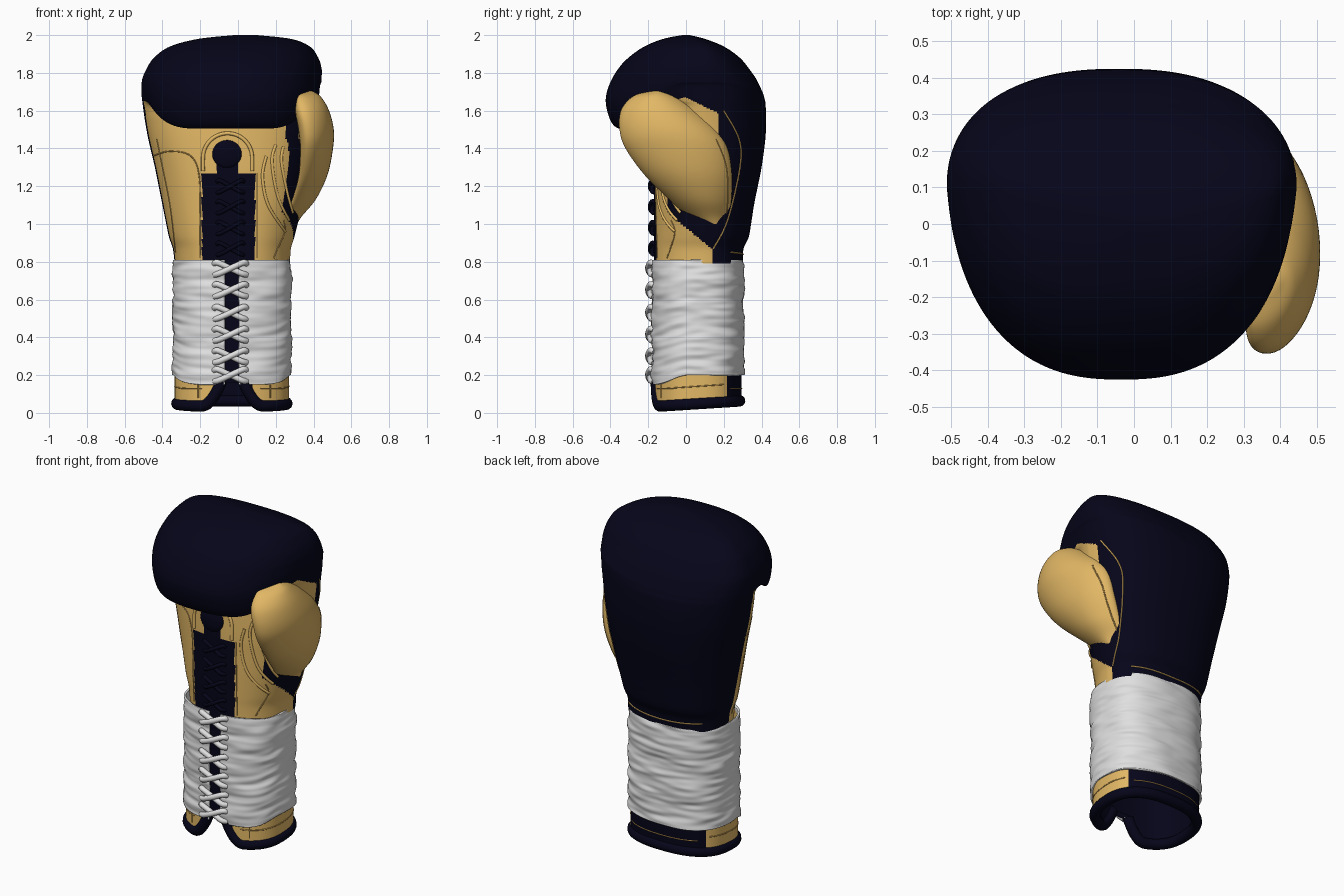
import bpy, bmesh, math
from mathutils import Vector, noise
from mathutils.bvhtree import BVHTree

if "Cube" in bpy.data.objects:
    bpy.data.objects.remove(bpy.data.objects["Cube"])


def material(name, rgb):
    m = bpy.data.materials.new(name)
    m.diffuse_color = (*rgb, 1)
    m.use_nodes = True
    m.node_tree.nodes["Principled BSDF"].inputs["Base Color"].default_value = m.diffuse_color
    return m


TAN = material("tan_leather", (0.76, 0.475, 0.13))
NAVY = material("navy_leather", (0.0015, 0.0015, 0.01))
WHITE = material("white_wrap", (0.74, 0.74, 0.74))
SEAM = material("tan_stitching", (0.55, 0.33, 0.09))
MATS = [TAN, NAVY, WHITE, SEAM]


def catmull(a, b, c, d, t):
    return tuple(0.5 * (2 * q + (r - p) * t + (2 * p - 5 * q + 4 * r - s) * t * t
                 + (3 * q - p - 3 * r + s) * t ** 3) for p, q, r, s in zip(a, b, c, d))


def section(row, th, n=2.5, taper=0.0, grow=0.0, bow=0.0, fist=False):
    """Point on a rounded cross-section; the row holds front z, back z, x0, x1, y0, y1."""
    zf, zb, x0, x1, y0, y1 = row
    c, s = math.cos(th), math.sin(th)
    if fist and s > 0:
        n = 2.4
    r = (abs(c) ** n + abs(s) ** n) ** (-1 / n)
    u, v = r * c, r * s
    yc = min(0.1, y1 * 0.4) if fist else (y0 + y1) / 2
    hy = y1 - yc if v > 0 else yc - y0
    x = (x0 + x1) / 2 + ((x1 - x0) / 2 + grow) * u * (1 + taper * min(v, 0)) - bow * v * v
    y = yc + (hy + grow) * v
    w = max(0, min(1, (-0.2 - v) / 0.76))
    w = w * w * (3 - 2 * w)
    z = zb + (zf - zb) * w
    if fist:
        z += max(0, zb - zf) * 0.4 * max(0, u) * (1 - w)
    return Vector((x, y, z))


def loft(name, rows, cols, sub, rule, grow=None, caps=(False, True), **shape):
    """Skin smooth rows of sections; rule(centre, row) gives the material, None cuts a hole."""
    bm = bmesh.new()
    rings, N = [], len(rows)
    for i in range(N - 1):
        for k in range(sub + (i == N - 2)):
            p = catmull(rows[max(i - 1, 0)], rows[i], rows[i + 1], rows[min(i + 2, N - 1)], k / sub)
            ring = []
            for j in range(cols):
                th = 2 * math.pi * j / cols
                g = grow(th, p[0]) if grow else 0
                ring.append(bm.verts.new(section(p, th, grow=g, **shape)))
            rings.append(ring)
    for i in range(len(rings) - 1):
        for j in range(cols):
            q = [rings[i][j], rings[i][(j + 1) % cols], rings[i + 1][(j + 1) % cols], rings[i + 1][j]]
            mi = rule(sum((v.co for v in q), Vector()) / 4, i / sub)
            if mi is not None:
                f = bm.faces.new(q)
                f.material_index, f.smooth = mi, True
    for ring, want in ((rings[0], caps[0]), (rings[-1], caps[1])):
        if want:
            f = bm.faces.new(ring)
            f.material_index, f.smooth = rule(ring[0].co, N), True
    bmesh.ops.recalc_face_normals(bm, faces=bm.faces)
    me = bpy.data.meshes.new(name)
    bm.to_mesh(me)
    tree = BVHTree.FromBMesh(bm)
    bm.free()
    for m in MATS:
        me.materials.append(m)
    ob = bpy.data.objects.new(name, me)
    bpy.context.collection.objects.link(ob)
    return ob, tree


def tube(name, paths, radius, mat, res=2):
    """Round cords through lists of points."""
    cu = bpy.data.curves.new(name, 'CURVE')
    cu.dimensions, cu.bevel_depth, cu.bevel_resolution = '3D', radius, res
    cu.use_fill_caps = True
    for pts in paths:
        sp = cu.splines.new('POLY')
        sp.points.add(len(pts) - 1)
        for q, p in zip(sp.points, pts):
            q.co = (*p, 1)
        sp.use_smooth = True
    cu.materials.append(mat)
    ob = bpy.data.objects.new(name, cu)
    bpy.context.collection.objects.link(ob)


def smooth_path(pts, sub=8):
    n = len(pts)
    out = [catmull(pts[max(i - 1, 0)], pts[i], pts[i + 1], pts[min(i + 2, n - 1)], k / sub)
           for i in range(n - 1) for k in range(sub)]
    return out + [pts[-1]]


def on_surface(tree, pts, side):
    """Project a smooth (a, z) path onto a surface from one side."""
    out = []
    for a, z in smooth_path(pts):
        o, d = {'front': ((a, -3, z), (0, 1, 0)), 'back': ((a, 3, z), (0, -1, 0)),
                'right': ((3, a, z), (-1, 0, 0)), 'left': ((-3, a, z), (1, 0, 0))}[side]
        hit = tree.ray_cast(Vector(o), Vector(d))[0]
        if hit:
            out.append(hit)
    return out


# hand: back of the hand, palm and the fist curled over the front, in one skin
def hand_colour(c, k):
    x, y, z = c
    if k >= 10.4:
        return 1
    if y < 0.05 and -0.19 < x < 0.09 and z < 1.27:
        return 1
    if y < 0.05 and abs(x + 0.055) < 0.055 and z < 1.36:
        return 1
    if x < 0:
        return 0 if y < 0.06 else 1
    if z > 1.45 and -0.06 < y < 0.17:
        return 0 if z < 1.72 - 0.5 * (y + 0.1) else 1
    if y > 0.14:
        return 1
    edge = 0.25 + 0.65 * max(0, 1.45 - max(z, 1.28)) - 0.2 * max(0, 1.28 - z)
    return 1 if (x > edge or y > -0.1) and z > 0.98 - 0.83 * y else 0


hand_rows = [
    (0.79, 0.79, -.335, .275, -.17, .30), (0.87, 0.87, -.345, .28, -.17, .305),
    (0.93, 0.93, -.365, .298, -.17, .332), (1.01, 1.01, -.382, .318, -.17, .346),
    (1.1, 1.1, -.40, .34, -.17, .36), (1.2, 1.2, -.42, .36, -.17, .38),
    (1.3, 1.3, -.44, .38, -.17, .40), (1.45, 1.45, -.475, .40, -.165, .42),
    (1.55, 1.55, -.493, .412, -.16, .424), (1.62, 1.62, -.503, .422, -.16, .422),
    (1.62, 1.645, -.506, .427, -.23, .42), (1.54, 1.655, -.508, .431, -.30, .417),
    (1.505, 1.665, -.509, .434, -.345, .414), (1.525, 1.68, -.51, .437, -.385, .41),
    (1.58, 1.70, -.511, .44, -.412, .402), (1.66, 1.73, -.511, .442, -.425, .39),
    (1.74, 1.77, -.506, .443, -.405, .37), (1.82, 1.82, -.485, .443, -.36, .335),
    (1.88, 1.88, -.445, .425, -.305, .285), (1.94, 1.94, -.36, .38, -.22, .20),
    (1.98, 1.98, -.21, .28, -.12, .10), (2.0, 2.0, -.02, .1, -.02, .02)]
hand, hand_tree = loft("hand", hand_rows, 224, 7, hand_colour, taper=0.1, fist=True)

# thumb
thumb_rows = [
    (.95, .95, .25, .29, .15, .21), (1.03, 1.03, .265, .33, .02, .23),
    (1.13, 1.13, .295, .412, -.09, .24), (1.26, 1.26, .325, .474, -.22, .243),
    (1.4, 1.4, .33, .503, -.32, .22), (1.5, 1.5, .32, .507, -.352, .16),
    (1.6, 1.6, .305, .482, -.345, .06), (1.67, 1.67, .32, .442, -.29, -.03),
    (1.698, 1.698, .345, .405, -.22, -.09), (1.705, 1.705, .365, .385, -.17, -.14)]
thumb, thumb_tree = loft("thumb", thumb_rows, 64, 6, lambda c, k: 0, n=2.15, bow=0.045, caps=(True, True))


# wrist: cuff with a notch in front, plus a lining inside the opening
def trim_height(x, y):
    lift = 0.0
    if y < 0:
        d = max(0, abs(x + 0.03) - 0.055)
        lift = 0.14 * max(0, 1 - d / 0.11) ** 2
    return 0.035 + 0.03 * (y + 0.17) / 0.47 + lift


def cuff_colour(c, k):
    if c.z < trim_height(c.x, c.y) - 0.01:
        return None
    return 1 if c.y > 0.22 or (c.y < 0 and abs(c.x + 0.03) < 0.1) else 0


wrist = (-.335, .27, -.17, .295)
core, core_tree = loft("cuff", [(z, z, *wrist) for z in (0.02, 0.2, 0.5, 0.8)], 160, 12,
                       cuff_colour, caps=(False, False))
inner = (-.31, .245, -.145, .27)
loft("lining", [(z, z, *inner) for z in (0.02, 0.2, 0.4, 0.6)], 96, 8,
     lambda c, k: None if c.z < trim_height(c.x, c.y) - 0.01 else 1)

# rolled trim round the cuff opening, rising at the notch
trim = []
for i in range(161):
    th = -math.pi / 2 + 0.19 + (2 * math.pi - 0.38) * i / 160
    p = section((0, 0, *wrist), th, grow=-0.012)
    p.z = trim_height(p.x, p.y)
    trim.append(p)
tube("cuff_trim", [trim], 0.031, NAVY, 4)


# wrinkled wrap, open along the front and drawn in at the top
def wrinkles(th, z):
    a = noise.noise(Vector((math.cos(th) * 1.5, math.sin(th) * 1.5, z * 13)))
    b = noise.noise(Vector((math.cos(th) * 2 + 7, math.sin(th) * 2, z * 32)))
    return 0.012 + 0.009 * a + 0.007 * b - 0.12 * max(0, z - 0.775)


wrap_rows = [(0.15 + 0.66 * i / 6, 0.20 + 0.61 * i / 6, *wrist) for i in range(7)]
wrap, wrap_tree = loft("wrist_wrap", wrap_rows, 160, 18,
                       lambda c, k: None if c.y < 0 and abs(c.x + 0.035) < 0.04 else 2,
                       grow=wrinkles, caps=(False, False))
mod = wrap.modifiers.new("thickness", 'SOLIDIFY')
mod.thickness, mod.offset = 0.012, -1


# crossed laces: white over the wrap, navy on the palm panel
def crosses(levels, cx, half, rise, y):
    out = []
    for z in levels:
        for s in (-1, 1):
            out.append(smooth_path([(cx - s * half, y + 0.018, z - rise), (cx - s * half * 0.7, y, z - rise * 0.8),
                                    (cx, y - 0.006 * (1 + s), z), (cx + s * half * 0.8, y, z + rise * 0.9),
                                    (cx + s * half, y + 0.018, z + rise * 0.7)], 4))
    return out


tube("white_laces", crosses([0.2, 0.3, 0.415, 0.53, 0.65, 0.765], -0.04, 0.085, 0.034, -0.189), 0.016, WHITE, 3)
tube("navy_laces", crosses([0.87, 0.98, 1.09, 1.2], -0.04, 0.07, 0.034, -0.18), 0.011, NAVY, 3)

# rounded tongue above the lace panel, with a padded arch round it
bpy.ops.mesh.primitive_uv_sphere_add(segments=32, ring_count=16, location=(-0.058, -0.165, 1.37))
tongue = bpy.context.object
tongue.name = "tongue"
tongue.scale = (0.078, 0.022, 0.074)
tongue.data.materials.append(NAVY)
bpy.ops.object.shade_smooth()
arch = [(-0.055 + 0.13 * math.cos(a), 1.35 + 0.13 * math.sin(a))
        for a in (math.pi * i / 10 for i in range(11))]
arch = [(0.075, 1.28)] + arch + [(-0.185, 1.28)]
tube("tongue_arch", [on_surface(hand_tree, arch, 'front')], 0.01, TAN)

# leather folds running from the palm to the thumb
folds = [[(0.24, 1.41), (0.23, 1.33), (0.26, 1.17), (0.29, 1.06)],
         [(0.2, 1.42), (0.18, 1.33), (0.21, 1.15), (0.27, 1.02)],
         [(0.15, 1.36), (0.13, 1.25), (0.16, 1.1), (0.25, 0.96)]]
tube("palm_folds", [on_surface(hand_tree, f, 'front') for f in folds], 0.008, TAN)

# stitched seams, darker on the tan leather and plain tan on the navy
front = [[(-0.45, 1.36), (-0.36, 1.385), (-0.25, 1.36), (-0.205, 1.25), (-0.2, 1.0), (-0.2, 0.82)],
         [(0.1, 1.27), (0.1, 1.0), (0.1, 0.82)], [(-0.43, 1.45), (-0.41, 1.35), (-0.36, 1.1), (-0.33, 0.85)]]
right = [[(0.145, 0.87), (0.22, 1.02), (0.285, 1.3), (0.28, 1.45), (0.2, 1.6)]]
back = [[(-0.28, 0.85), (-0.03, 0.84), (0.22, 0.85)]]
tube("back_seams", [on_surface(hand_tree, s, d) for g, d in ((right, 'right'), (back, 'back')) for s in g],
     0.0045, TAN, 1)
seams = [on_surface(hand_tree, s, 'front') for s in front]
seams.append(on_surface(hand_tree, [(-0.1, 0.82), (-0.06, 0.95), (-0.08, 1.02)], 'right'))
for pts, d in (([(-0.3, 0.13), (-0.19, 0.13)], 'front'), ([(0.12, 0.13), (0.24, 0.13)], 'front'),
               ([(-0.21, 0.08), (-0.21, 0.15)], 'front'), ([(0.17, 0.08), (0.17, 0.15)], 'front'),
               ([(-0.1, 0.13), (0.2, 0.15)], 'right'), ([(-0.1, 0.13), (0.2, 0.15)], 'left'),
               ([(-0.25, 0.13), (0.2, 0.13)], 'back')):
    seams.append(on_surface(core_tree, pts, d))
tube("seams", [s for s in seams if len(s) > 1], 0.0035, SEAM, 1)
thumb_seam = [(0.2, 1.0), (0.22, 1.1), (0.215, 1.3), (0.16, 1.45)]
tube("thumb_seam", [on_surface(thumb_tree, thumb_seam, 'right')], 0.0035, SEAM, 1)
